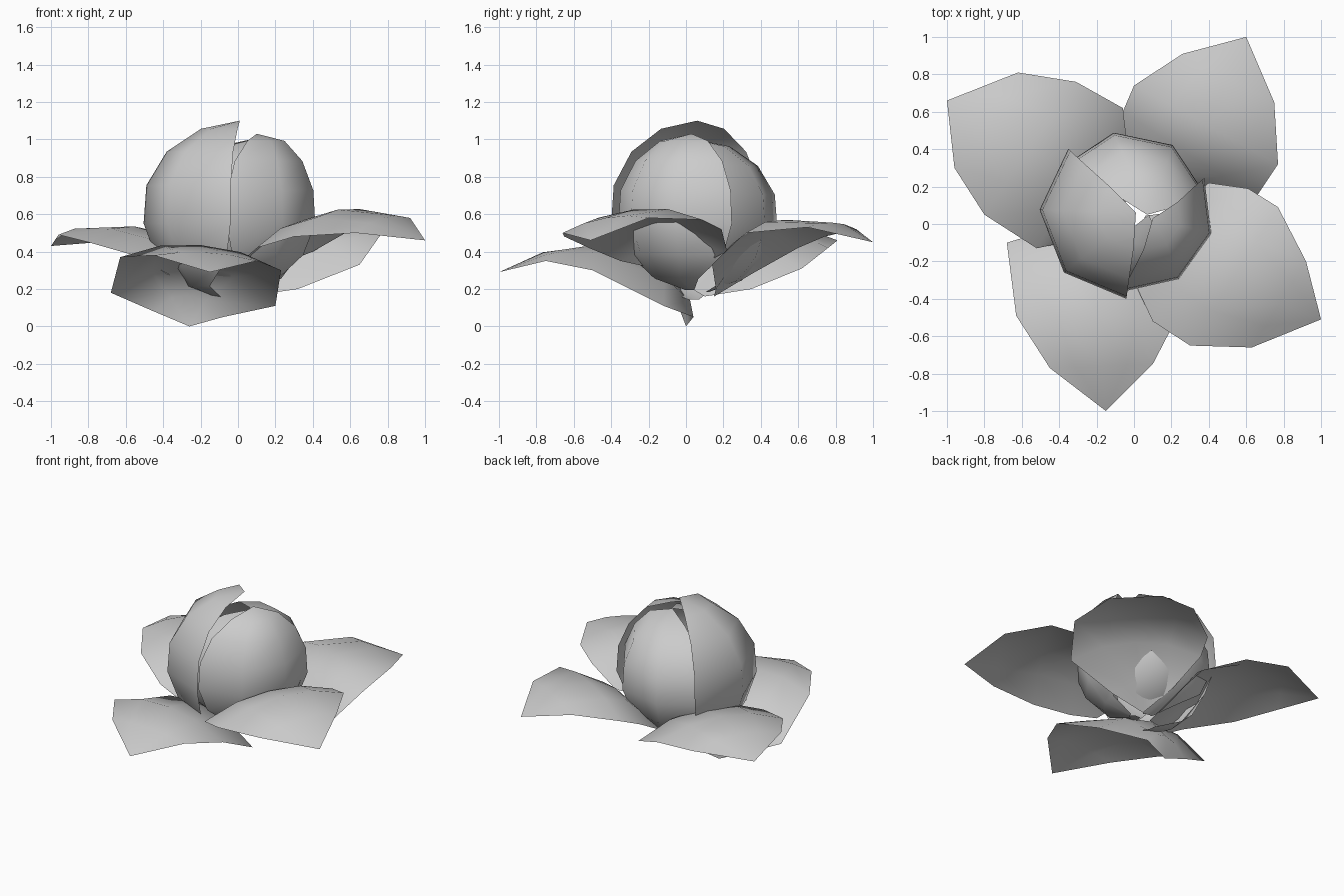
import bpy, bmesh, math
from mathutils import Vector

if "Cube" in bpy.data.objects:
    bpy.data.objects.remove(bpy.data.objects["Cube"])


def grid_object(name, rows):
    """Skin a list of equally long rows of points, smooth shaded."""
    n = len(rows[0])
    verts = [p for r in rows for p in r]
    faces = [(i * n + j, i * n + j + 1, (i + 1) * n + j + 1, (i + 1) * n + j)
             for i in range(len(rows) - 1) for j in range(n - 1)]
    me = bpy.data.meshes.new(name)
    me.from_pydata(verts, [], faces)
    ob = bpy.data.objects.new(name, me)
    bpy.context.collection.objects.link(ob)
    # merge the collapsed base and tip rows
    bm = bmesh.new()
    bm.from_mesh(me)
    bmesh.ops.remove_doubles(bm, verts=bm.verts, dist=0.002)
    bmesh.ops.recalc_face_normals(bm, faces=bm.faces)
    if sum(f.normal.z * f.calc_area() for f in bm.faces) < 0 and "outer" in name:
        bmesh.ops.reverse_faces(bm, faces=bm.faces)
    bm.to_mesh(me)
    bm.free()
    for p in me.polygons:
        p.use_smooth = True
    return ob


def outer_petal(name, base, tip, left, right, hump, cols=4):
    """Loft between two petal edges, arched by hump in the middle."""
    L = [Vector(p) for p in [base] + left + [tip]]
    R = [Vector(p) for p in [base] + right + [tip]]
    rows = []
    for a, b, h in zip(L, R, [0] + hump + [0]):
        row = []
        for j in range(cols + 1):
            t = j / cols
            p = a.lerp(b, t)
            p.z += h * (4 * t * (1 - t)) ** 0.8
            row.append(p)
        rows.append(row)
    return grid_object(name, rows)


def bud_petal(name, centre, radii, az0, az1, shift, segs=3, steps=7):
    """Cupped petal: a wedge of an ellipsoid, narrowing to the base."""
    rows = []
    mid, half = math.radians((az0 + az1) / 2), math.radians((az1 - az0) / 2)
    for i in range(steps + 1):
        el = math.radians(-82 + 172 * i / steps)
        s = math.sin(el)
        w = half * (1 if s > -0.5 else max(0.45, 1 + (s + 0.5) * 1.1))
        k = max(0, s) ** 3
        row = []
        for j in range(segs + 1):
            az = mid + w * (2 * j / segs - 1)
            row.append(Vector((
                centre[0] + radii[0] * math.cos(el) * math.cos(az) + shift[0] * k,
                centre[1] + radii[1] * math.cos(el) * math.sin(az) + shift[1] * k,
                centre[2] + radii[2] * s)))
        rows.append(row)
    return grid_object(name, rows)


# four spread outer petals
outer_petal("outer_petal_back_left", (-0.05, 0.1, 0.16), (-1, 0.66, 0.43),
            [(-0.02, 0.35, 0.2), (-0.06, 0.62, 0.31), (-0.31, 0.76, 0.42), (-0.62, 0.81, 0.46)],
            [(-0.38, -0.1, 0.28), (-0.52, -0.13, 0.37), (-0.8, 0.05, 0.45), (-0.96, 0.3, 0.49)],
            [0.05, 0.12, 0.1, 0.05])
outer_petal("outer_petal_back_right", (0.05, 0.15, 0.16), (0.6, 1, 0.45),
            [(-0.03, 0.35, 0.28), (-0.06, 0.6, 0.42), (0, 0.74, 0.48), (0.26, 0.91, 0.52)],
            [(0.32, 0.16, 0.2), (0.65, 0.14, 0.33), (0.77, 0.32, 0.5), (0.75, 0.65, 0.53)],
            [0.06, 0.12, 0.08, 0.03])
outer_petal("outer_petal_front_right", (0.1, -0.03, 0.28), (1, -0.51, 0.46),
            [(0.02, -0.35, 0.35), (0.1, -0.52, 0.42), (0.3, -0.65, 0.48), (0.63, -0.66, 0.5)],
            [(0.4, 0.22, 0.4), (0.61, 0.19, 0.52), (0.77, 0.09, 0.57), (0.92, -0.2, 0.58)],
            [0.06, 0.1, 0.1, 0.04])
outer_petal("outer_petal_front_left", (-0.26, 0.0, 0.0), (-0.15, -1, 0.29),
            [(-0.45, -0.03, 0.08), (-0.68, -0.1, 0.18), (-0.63, -0.49, 0.37), (-0.45, -0.77, 0.38)],
            [(-0.08, 0.04, 0.05), (0.2, -0.12, 0.11), (0.23, -0.5, 0.3), (0.1, -0.75, 0.35)],
            [0.1, 0.17, 0.1, 0.03])

# cupped petals forming the closed bud
bud_petal("bud_petal_left", (-0.04, 0.06, 0.62), (0.47, 0.465, 0.48), 132, 270, (0.05, 0.0))
bud_petal("bud_petal_right", (0.0, 0.05, 0.61), (0.43, 0.42, 0.42), -98, 28, (0.1, -0.02))
bud_petal("bud_petal_back", (-0.03, 0.06, 0.59), (0.43, 0.44, 0.41), 12, 145, (0.1, -0.01))
# inner petal seen through the front gap
bud_petal("bud_petal_inner", (-0.02, 0.06, 0.61), (0.4, 0.4, 0.39), 225, 300, (0.1, -0.01))
